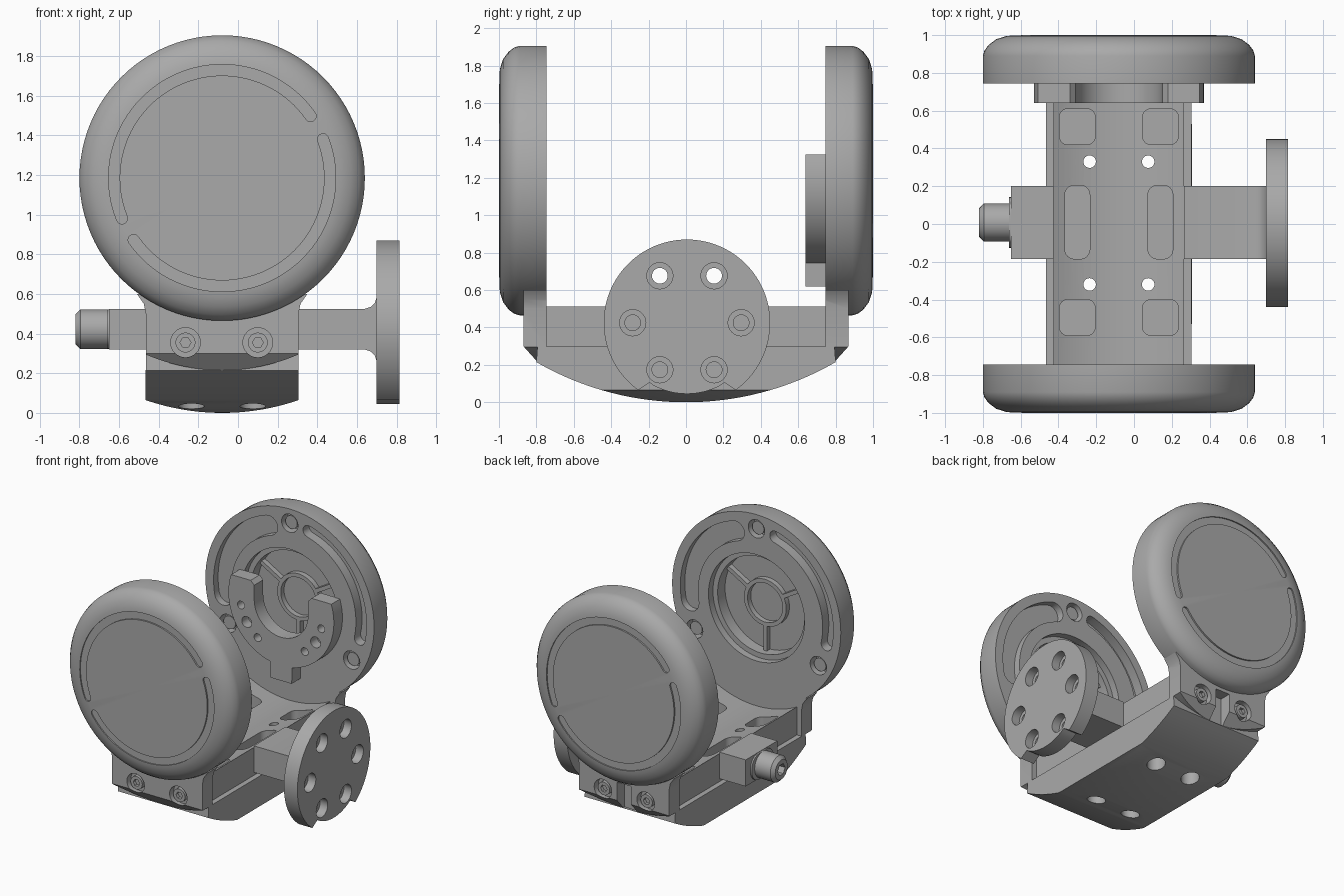
import bpy, bmesh
from math import sin, cos, pi, radians, sqrt

if "Cube" in bpy.data.objects:
    bpy.data.objects.remove(bpy.data.objects["Cube"], do_unlink=True)

grey = bpy.data.materials.new("machined grey")
grey.use_nodes = True
grey.diffuse_color = (0.4, 0.4, 0.4, 1)
grey.node_tree.nodes["Principled BSDF"].inputs["Base Color"].default_value = grey.diffuse_color

CX, CZ = -0.08, 1.185      # shared axis of discs and saddle
HALF = 0.385               # half width of saddle


def finish(name, bm):
    bmesh.ops.remove_doubles(bm, verts=bm.verts, dist=1e-5)
    bmesh.ops.recalc_face_normals(bm, faces=bm.faces)
    me = bpy.data.meshes.new(name)
    bm.to_mesh(me)
    bm.free()
    me.materials.append(grey)
    ob = bpy.data.objects.new(name, me)
    bpy.context.collection.objects.link(ob)
    return ob


def prism(name, pts, axis, a, b):
    """Extrude a 2D outline along an axis from a to b."""
    place = {"x": lambda p, t: (t, p[0], p[1]),
             "y": lambda p, t: (p[0], t, p[1]),
             "z": lambda p, t: (p[0], p[1], t)}[axis]
    bm = bmesh.new()
    lo, hi = ([bm.verts.new(place(p, t)) for p in pts] for t in (a, b))
    bm.faces.new(lo)
    bm.faces.new(hi)
    for i in range(len(pts)):
        j = (i + 1) % len(pts)
        bm.faces.new((lo[i], lo[j], hi[j], hi[i]))
    return finish(name, bm)


def lathe(name, prof, axis, cent, steps=96):
    """Spin (radius, along) points about an axis."""
    bm = bmesh.new()
    vs = [bm.verts.new((r, t, 0) if axis == "y" else (t, r, 0)) for r, t in prof]
    es = [bm.edges.new(e) for e in zip(vs, vs[1:])]
    bmesh.ops.spin(bm, geom=vs + es, cent=(0, 0, 0), angle=2 * pi, steps=steps,
                   axis=(0, 1, 0) if axis == "y" else (1, 0, 0), use_merge=True)
    bmesh.ops.translate(bm, verts=bm.verts, vec=cent)
    return finish(name, bm)


def arc(u, v, r, a0, a1, n):
    return [(u + r * cos(radians(a0 + (a1 - a0) * i / n)),
             v + r * sin(radians(a0 + (a1 - a0) * i / n))) for i in range(n + 1)]


def circle(u, v, r, n=32):
    return arc(u, v, r, 0, 360, n)[:-1]


def rect(u0, u1, v0, v1):
    return [(u0, v0), (u1, v0), (u1, v1), (u0, v1)]


def rounded(u, v, hu, hv, r):
    return [p for su, sv, a in ((1, 1, 0), (-1, 1, 90), (-1, -1, 180), (1, -1, 270))
            for p in arc(u + su * (hu - r), v + sv * (hv - r), r, a, a + 90, 6)]


def slot(r, w, a0, a1):
    """Arc-shaped slot outline with round ends, about the origin."""
    e0, e1 = ((r * cos(radians(a)), r * sin(radians(a))) for a in (a0, a1))
    return (arc(0, 0, r + w, a0, a1, 48) + arc(*e1, w, a1, a1 + 180, 8)[1:-1]
            + arc(0, 0, r - w, a1, a0, 48) + arc(*e0, w, a0 + 180, a0 + 360, 8)[1:-1])


def boolean(ob, pts, axis, a, b, op="DIFFERENCE"):
    tool = prism("cutter", pts, axis, a, b)
    m = ob.modifiers.new("cut", "BOOLEAN")
    m.operation, m.solver, m.object = op, "EXACT", tool
    bpy.context.view_layer.objects.active = ob
    bpy.ops.object.modifier_apply(modifier=m.name)
    bpy.data.objects.remove(tool, do_unlink=True)


def screw(name, x, z, y0, y1, r):
    ob = prism(name, circle(x, z, r), "y", y0, y1)
    boolean(ob, circle(x, z, r * 0.55, 6), "y", y0 - 0.02, y0 + 0.025) if y0 < -0.8 or 0 < y0 < 0.8 \
        else boolean(ob, circle(x, z, r * 0.55, 6), "y", y1 - 0.025, y1 + 0.02)
    return ob


# Round end discs: domed outside, stepped bore with hub and ribs inside
for side, s in (("front", 1), ("back", -1)):
    disc = lathe(side + "_disc", [
        (0, -1), (0.55, -1), (0.6, -0.994), (0.65, -0.978), (0.69, -0.948), (0.712, -0.918),
        (0.72, -0.89), (0.72, -0.745), (0.41, -0.745), (0.41, -0.8), (0.37, -0.8), (0.37, -0.89),
        (0.18, -0.89), (0.18, -0.85), (0.15, -0.85), (0.15, -0.89), (0, -0.89)], "y", (0, 0, 0))
    for a0, a1 in ((35, 202), (215, 381)):
        boolean(disc, slot(0.545, 0.028, a0, a1), "y", -1.1, -0.988)
    boolean(disc, slot(0.61, 0.045, 105, 192), "y", -0.82, -0.7)
    boolean(disc, slot(0.575, 0.075, -10, 72), "y", -0.8, -0.7)
    parts = [disc]
    for k in range(3):
        a = radians(90 + 120 * k)
        x, z = 0.61 * cos(a), 0.61 * sin(a)
        boolean(disc, circle(x, z, 0.07), "y", -0.82, -0.7)
        parts.append(screw(side + "_disc_screw", x, z, -0.83, -0.765, 0.05))
        a = radians(30 + 120 * k)
        c, n = cos(a), sin(a)
        parts.append(prism(side + "_disc_rib", [
            (r * c - w * n, r * n + w * c)
            for r, w in ((0.17, -0.015), (0.38, -0.015), (0.38, 0.015), (0.17, 0.015))],
            "y", -0.895, -0.85))
    for ob in parts:
        ob.rotation_euler.z = 0 if s > 0 else pi
        ob.location = (CX, 0, CZ)

# Saddle upper body: concentric underside, flared shoulders, chamfered ends
lim = math_a = 23.4
under = arc(CX, CZ, 0.97, 270 - lim, 270 + lim, 24)
upper = prism("saddle_body", under + [(CX + HALF, 0.5), (CX + 0.395, 0.55), (CX + 0.43, 0.6),
                                      (CX - 0.43, 0.6), (CX - 0.395, 0.55), (CX - HALF, 0.5)],
              "y", -0.87, 0.87)
boolean(upper, [(-0.87, 0.7), (-0.87, 0.3), (-0.78, 0.2), (0.78, 0.2), (0.87, 0.3), (0.87, 0.7)],
        "x", -1, 1, "INTERSECT")
boolean(upper, circle(CX, CZ, 0.756, 128), "y", -0.745, 0.745)
for s in (-1, 1):
    u = sorted((CX + s * 0.345, CX + s * 0.6))
    boolean(upper, rect(*u, 0.297, 0.8), "y", -0.745, 0.745)
boolean(upper, rect(CX - 0.06, CX + 0.06, 0.1, 0.44), "y", 0.78, 0.95)

# Saddle lower shell: crossed curves make the rounded keel
shell = prism("saddle_shell", arc(CX, CZ, 1.185, 251, 289, 32)
              + arc(CX, CZ, 0.97, 270 + lim, 270 - lim, 24), "y", -0.8, 0.8)
boolean(shell, [(y / 20, 1.6 - sqrt(1.6 ** 2 - (y / 20) ** 2)) for y in range(-16, 17)]
        + [(0.78, 0.5), (-0.78, 0.5)], "x", -1, 1, "INTERSECT")

# Pockets and bolt holes in the saddle
for x, xm in ((-0.3, -0.3), (0.14, 0.14)):
    for y in (-0.495, 0.515):
        boolean(upper, rounded(x, y, 0.095, 0.095, 0.045), "z", 0.36, 0.9)
    boolean(upper, rounded(xm, 0.01, 0.066, 0.195, 0.05), "z", 0.36, 0.9)
for x in (-0.235, 0.075):
    for y in (-0.32, 0.33):
        for ob in (upper, shell):
            boolean(ob, circle(x, y, 0.033), "z", -0.1, 0.9)
        boolean(shell, circle(x, y, 0.065), "z", -0.1, 0.13)

# Recessed end screws
for x in (-0.265, 0.1):
    for s in (-1, 1):
        a, b = sorted((s * 0.82, s * 0.95))
        boolean(upper, circle(x, 0.355, 0.075), "y", a, b)
        a, b = sorted((s * 0.8, s * 0.86))
        screw("end_screw", x, 0.355, a, b, 0.05)

# Side arms and adjusting knob
prism("left_arm", [(0.265, 0.32), (0.64, 0.32), (0.67, 0.31), (0.69, 0.29), (0.7, 0.26), (0.7, 0.585),
                   (0.69, 0.555), (0.67, 0.535), (0.64, 0.525), (0.265, 0.525)], "y", -0.185, 0.2)
prism("right_arm", rect(-0.65, -0.425, 0.32, 0.525), "y", -0.185, 0.2)
knob = lathe("knob", [(0, -0.82), (0.075, -0.82), (0.1, -0.795), (0.1, -0.64), (0, -0.64)],
             "x", (0, 0.008, 0.422), 48)
boolean(knob, circle(0.008, 0.422, 0.045, 6), "x", -0.9, -0.76)
prism("knob_washer", rounded(0.008, 0.422, 0.135, 0.1, 0.09), "x", -0.662, -0.645)

# Bolt flange with relieved lower edge
FY, FZ = 0.005, 0.425
flange = prism("flange", arc(FY, FZ, 0.445, -54, 234, 72) + [(FY - 0.2, FZ - 0.32)]
               + arc(FY, FZ, 0.38, 242, 298, 16) + [(FY + 0.2, FZ - 0.32)], "x", 0.7, 0.815)
for k in range(6):
    u, v = FY + 0.29 * cos(k * pi / 3), FZ + 0.29 * sin(k * pi / 3)
    boolean(flange, circle(u, v, 0.042), "x", 0.6, 0.9)
    boolean(flange, circle(u, v, 0.07), "x", 0.75, 0.9)

# Open-topped mounting plate on the back disc
plate = prism("mounting_plate", [(CX + x, CZ + z) for x, z in
              arc(0, 0, 0.45, 162, 258, 40) + [(-0.09, -0.565), (0.09, -0.565)]
              + arc(0, 0, 0.45, 282, 378, 40) + [(0.4, 0.14), (0.26, 0.14), (0.23, 0.11)]
              + arc(0, 0, 0.23, 360, 180, 32) + [(-0.23, 0.11), (-0.26, 0.14), (-0.4, 0.14)]],
              "y", 0.64, 0.75)
for a in (192, 213, 235, 305, 327, 348):
    r = 0.042 if a in (213, 327) else 0.03
    boolean(plate, circle(CX + 0.35 * cos(radians(a)), CZ + 0.35 * sin(radians(a)), r, 24),
            "y", 0.6, 0.72)

# Smooth curved walls, keep machined edges crisp
for ob in bpy.context.scene.objects:
    ob.select_set(ob.type == "MESH")
bpy.context.view_layer.objects.active = upper
bpy.ops.object.shade_smooth_by_angle(angle=radians(28))
